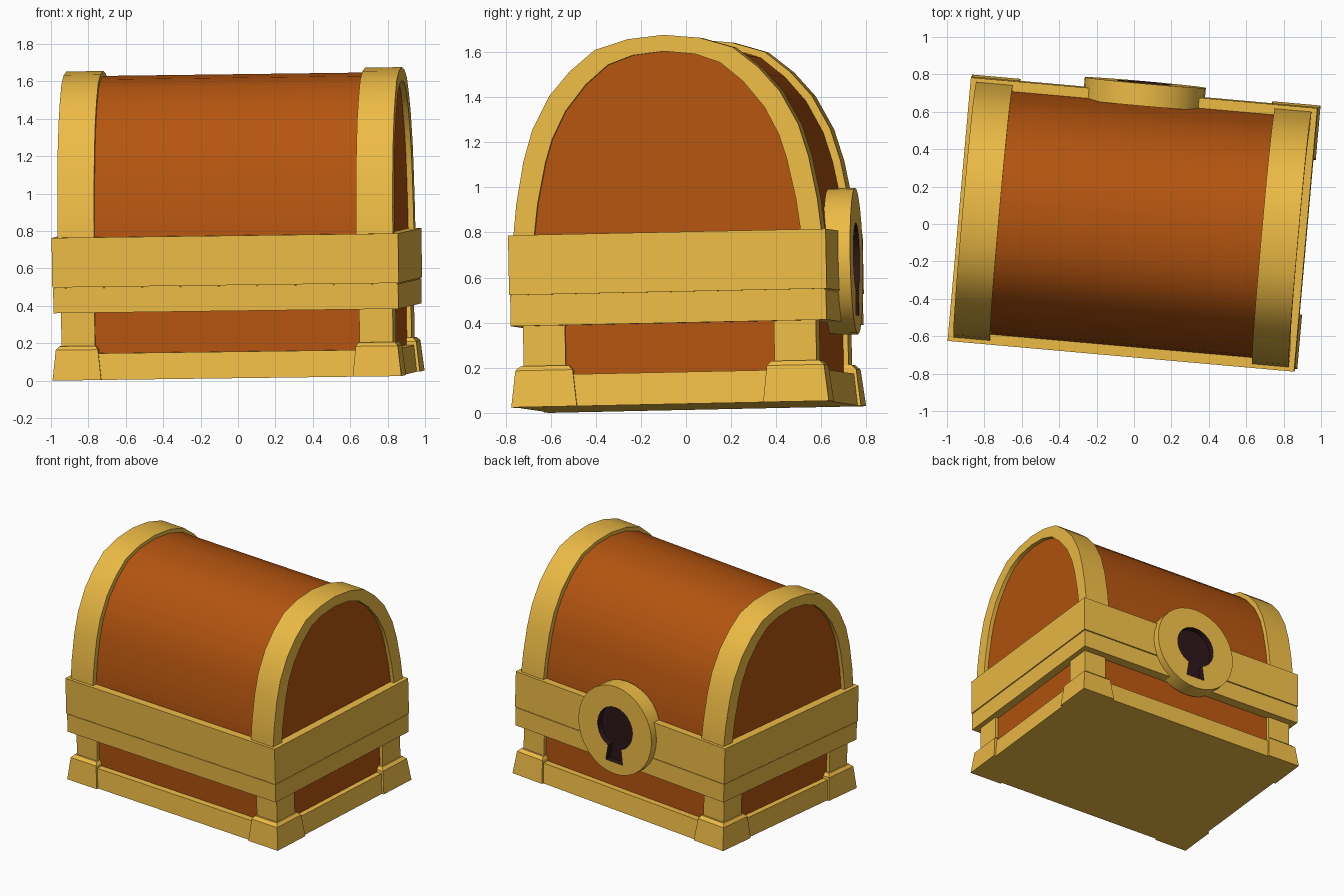
import bpy, bmesh, math
from mathutils import Matrix, Vector

if "Cube" in bpy.data.objects:
    bpy.data.objects.remove(bpy.data.objects["Cube"])

# The whole chest sits slightly turned and tipped
POSE = (Matrix.Translation((0.003, 0.012, 0.027))
        @ Matrix.Rotation(math.radians(-5.06), 4, 'Z')
        @ Matrix.Rotation(0.021, 4, 'X') @ Matrix.Rotation(-0.013, 4, 'Y'))


def material(name, rgb):
    m = bpy.data.materials.new(name)
    m.diffuse_color = (*rgb, 1)
    m.use_nodes = True
    m.node_tree.nodes["Principled BSDF"].inputs["Base Color"].default_value = m.diffuse_color
    return m


GOLD = material("gold", (0.85, 0.50, 0.06))
WOOD = material("wood", (0.46, 0.09, 0.005))
DARK = material("keyhole_dark", (0.025, 0.008, 0.010))


def loft(name, rings, mat, smooth=False):
    """Solid through equal-length rings of 3D points, capped at both ends."""
    bm = bmesh.new()
    loops = [[bm.verts.new(p) for p in ring] for ring in rings]
    for a, b in zip(loops, loops[1:]):
        n = len(a)
        for i in range(n):
            j = (i + 1) % n
            bm.faces.new((a[i], a[j], b[j], b[i]))
    bm.faces.new(loops[0][::-1])
    bm.faces.new(loops[-1])
    bmesh.ops.recalc_face_normals(bm, faces=bm.faces)
    me = bpy.data.meshes.new(name)
    bm.to_mesh(me)
    bm.free()
    me.transform(POSE)
    me.materials.append(mat)
    ob = bpy.data.objects.new(name, me)
    bpy.context.collection.objects.link(ob)
    if smooth:
        bpy.ops.object.select_all(action='DESELECT')
        ob.select_set(True)
        bpy.context.view_layer.objects.active = ob
        bpy.ops.object.shade_smooth_by_angle(angle=math.radians(35))
    return ob


def block(name, levels, mat):
    """Stacked rectangles: (z, x0, x1, y0, y1)."""
    return loft(name, [[(a, c, z), (b, c, z), (b, d, z), (a, d, z)]
                       for z, a, b, c, d in levels], mat)


def box(name, hx, hy, z0, z1, mat, grow=0.0):
    return block(name, [(z0, -hx, hx, -hy, hy),
                        (z1, -hx - grow, hx + grow, -hy - grow, hy + grow)], mat)


def along_x(name, profile, x0, x1, mat, smooth=False):
    return loft(name, [[(x, y, z) for y, z in profile] for x in (x0, x1)], mat, smooth)


def along_y(name, profile, y0, y1, mat, smooth=False):
    return loft(name, [[(x, y, z) for x, z in profile] for y in (y0, y1)], mat, smooth)


def full(half):
    """Mirror a half arch that ends on the centre line."""
    return [(-y, z) for y, z in half] + [p for p in reversed(half[:-1])]


# Arch profiles, from the rim up to the crown
outer = [(.685, .70), (.685, .765), (.67, .90), (.635, 1.087), (.592, 1.23), (.513, 1.378),
         (.42, 1.485), (.307, 1.577), (.16, 1.622), (0, 1.638)]
inner = [(.592, .70), (.592, .765), (.575, .90), (.537, 1.08), (.505, 1.185), (.442, 1.31),
         (.35, 1.425), (.25, 1.51), (.14, 1.55), (0, 1.565)]
skin = [tuple(Vector(a).lerp(Vector(b), 0.36)) for a, b in zip(outer, inner)]

# Lid and its two straps
along_x("lid", full(skin), -.87, .87, WOOD, True)
ring = full(outer) + full(inner)[::-1]
for side, s in (("left", -1), ("right", 1)):
    x0, x1 = sorted((s * .703, s * .90))
    along_x(f"lid_strap_{side}", ring, x0, x1, GOLD, True)

# Body, band around the opening, base board
box("body", .865, .63, .08, .74, WOOD)
box("band_lower", .926, .703, .36, .493, GOLD)
box("band_seam", .920, .697, .48, .51, GOLD)
box("band_upper", .930, .707, .498, .763, GOLD)
box("base_board", .92, .692, 0, .142, GOLD, -.015)

# Corner posts and flared feet
for sx in (-1, 1):
    for sy in (-1, 1):
        tag = ("left" if sx < 0 else "right") + ("_front" if sy < 0 else "_back")

        def level(z, xi, xo, yi, yo):
            return (z, *sorted((sx * xi, sx * xo)), *sorted((sy * yi, sy * yo)))
        block(f"post_{tag}", [level(.1, .71, .89, .465, .652),
                              level(.45, .71, .89, .465, .652)], GOLD)
        block(f"foot_{tag}", [level(0, .675, .936, .415, .707),
                              level(.162, .692, .918, .432, .687),
                              level(.182, .705, .900, .450, .665)], GOLD)

# Round lock plate with a keyhole recess
N = 32
disc = [(.325 * math.cos(2 * math.pi * i / N), .63 + .325 * math.sin(2 * math.pi * i / N))
        for i in range(N)]
plate = along_y("lock_plate", disc, .64, .76, GOLD, True)

a0 = math.radians(-68)
span = 2 * math.pi - (math.pi + 2 * a0)
hole = [(.155 * math.cos(a0 + span * i / 22), .645 + .155 * math.sin(a0 + span * i / 22))
        for i in range(23)]
hole += [(-.075, .39), (.075, .39)]
cutter = along_y("keyhole_cutter", hole, .715, .80, DARK)
cutter.hide_render = True
cutter.hide_set(True)
cut = plate.modifiers.new("keyhole", 'BOOLEAN')
cut.operation = 'DIFFERENCE'
cut.solver = 'EXACT'
cut.material_mode = 'TRANSFER'
cut.object = cutter
